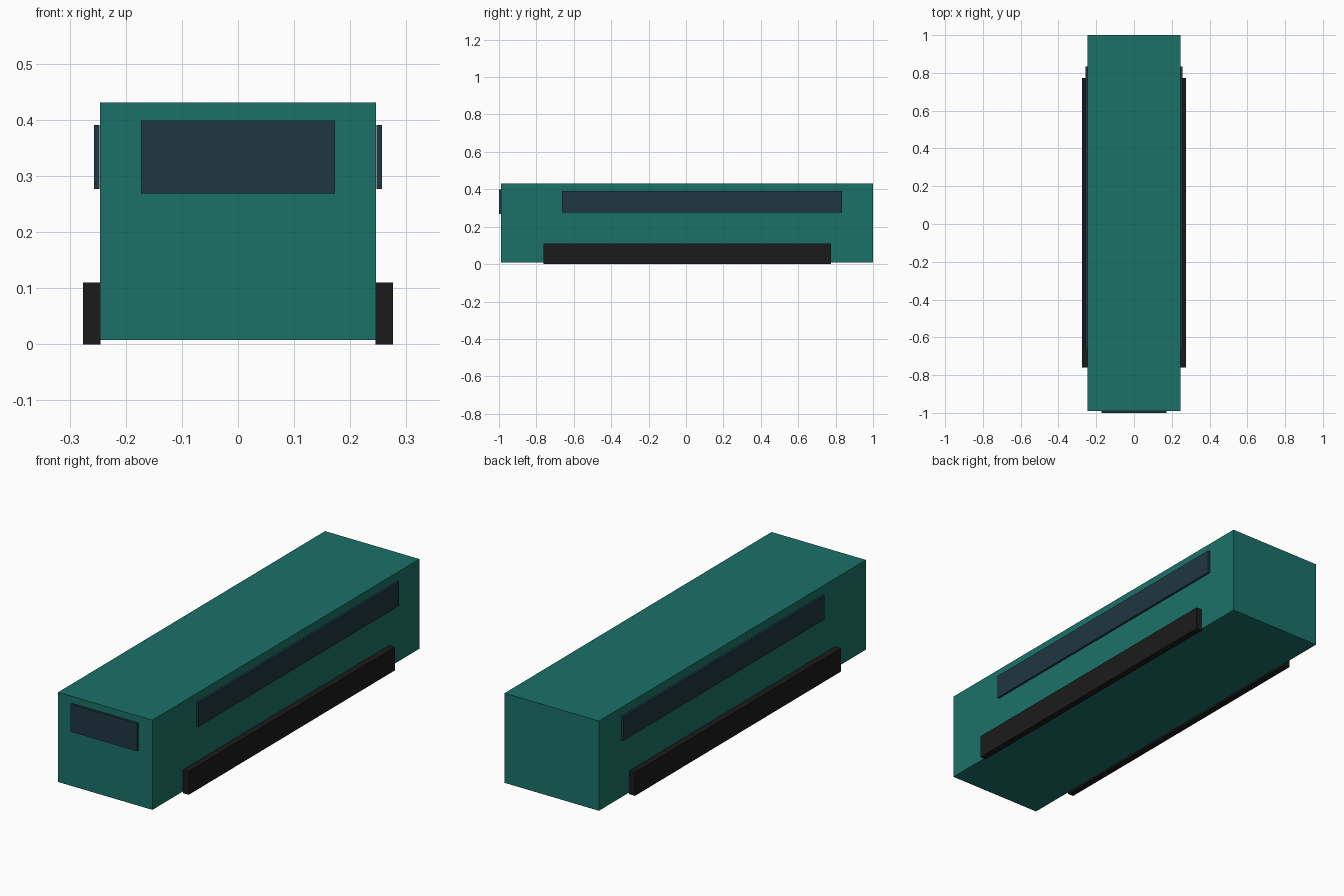
import bpy

if "Cube" in bpy.data.objects:
    bpy.data.objects.remove(bpy.data.objects["Cube"])


def material(name, color):
    mat = bpy.data.materials.new(name)
    mat.diffuse_color = (*color, 1)
    mat.use_nodes = True
    mat.node_tree.nodes["Principled BSDF"].inputs["Base Color"].default_value = mat.diffuse_color
    return mat


def box(name, low, high, mat):
    """Axis-aligned box between two corners."""
    bpy.ops.mesh.primitive_cube_add(size=1, location=[(a + b) / 2 for a, b in zip(low, high)])
    obj = bpy.context.object
    obj.name = name
    obj.scale = [b - a for a, b in zip(low, high)]
    bpy.ops.object.transform_apply(location=True, rotation=False, scale=True)
    obj.data.materials.append(mat)
    return obj


def mirrored_box(name, low, high, mat):
    """Box on the right side, mirrored to the left across x = 0."""
    obj = box(name, low, high, mat)
    bpy.ops.object.transform_apply(location=True, rotation=True, scale=True)
    obj.modifiers.new("Mirror", 'MIRROR')
    return obj


teal = material("teal_paint", (0.011, 0.165, 0.138))
glass = material("dark_glass", (0.014, 0.038, 0.054))
rubber = material("black_rubber", (0.011, 0.011, 0.011))

# Main body
box("bus_body", (-0.246, -0.989, 0.008), (0.246, 1.0, 0.431), teal)

# Windscreen on the front face
box("windscreen", (-0.173, -1.0, 0.269), (0.173, -0.988, 0.399), glass)

# Long window strips on both sides
mirrored_box("side_windows", (0.247, -0.663, 0.277), (0.257, 0.833, 0.391), glass)

# Black wheel strips along the lower sides
mirrored_box("wheel_strips", (0.245, -0.761, 0.0), (0.276, 0.774, 0.11), rubber)
